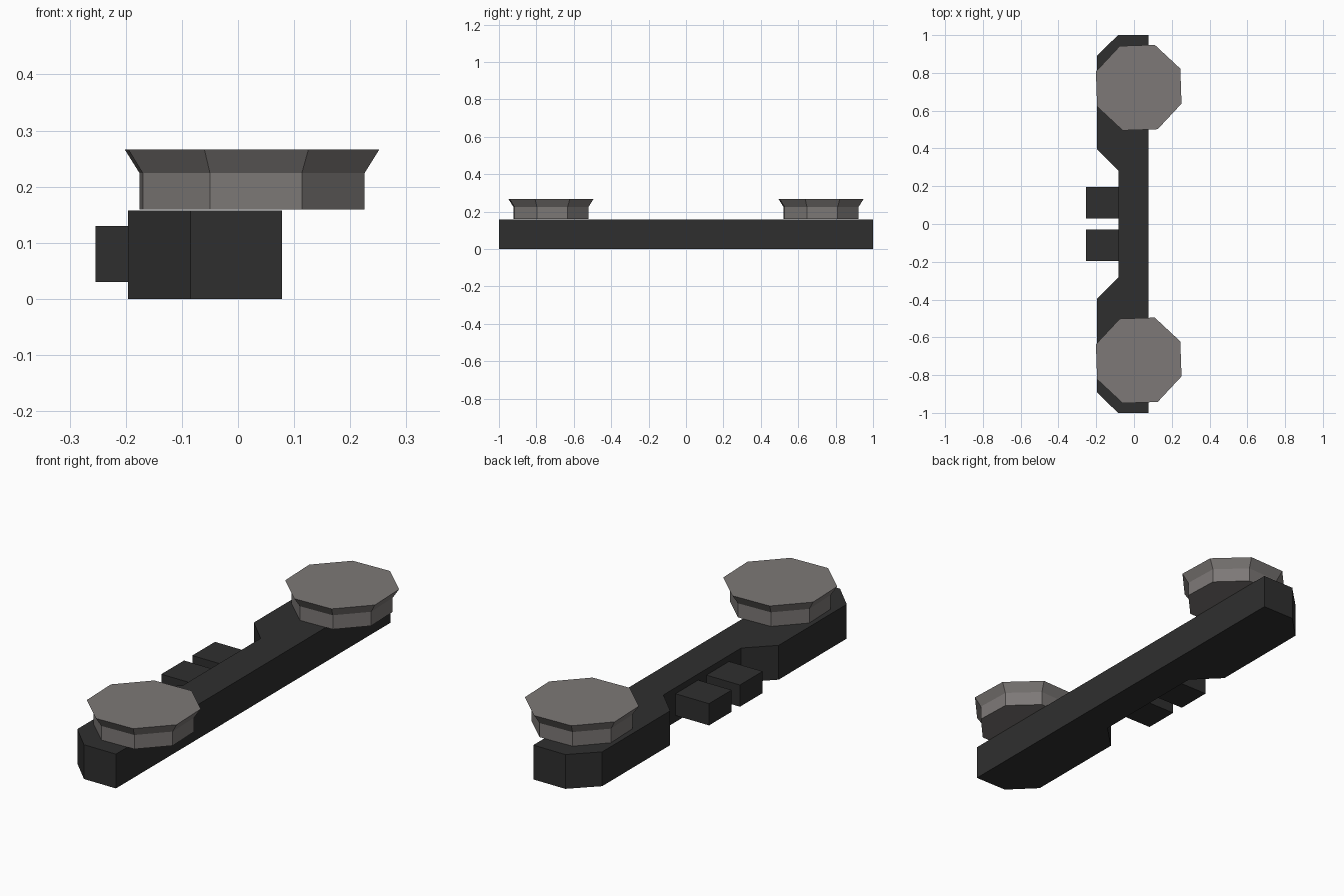
import bpy, bmesh, math

cube = bpy.data.objects.get("Cube")
if cube:
    bpy.data.objects.remove(cube, do_unlink=True)


def material(name, rgb):
    m = bpy.data.materials.new(name)
    m.use_nodes = True
    color = (*rgb, 1)
    m.diffuse_color = color
    m.node_tree.nodes["Principled BSDF"].inputs["Base Color"].default_value = color
    return m


def loft(name, rings, mat):
    """Closed solid through a stack of matching rings, flat shaded."""
    bm = bmesh.new()
    loops = [[bm.verts.new(p) for p in ring] for ring in rings]
    n = len(loops[0])
    for low, high in zip(loops, loops[1:]):
        for i in range(n):
            j = (i + 1) % n
            bm.faces.new((low[i], low[j], high[j], high[i]))
    bm.faces.new(loops[0][::-1])
    bm.faces.new(loops[-1])
    bmesh.ops.recalc_face_normals(bm, faces=bm.faces)
    mesh = bpy.data.meshes.new(name)
    bm.to_mesh(mesh)
    bm.free()
    mesh.materials.append(mat)
    obj = bpy.data.objects.new(name, mesh)
    bpy.context.collection.objects.link(obj)
    return obj


def octagon(cx, cy, z, radius):
    turn = math.radians(24.5)
    return [(cx + radius * math.cos(turn + i * math.tau / 8),
             cy + radius * math.sin(turn + i * math.tau / 8), z) for i in range(8)]


black = material("black_plastic", (0.028, 0.028, 0.028))
grey = material("warm_grey", (0.205, 0.19, 0.184))

# Bar with a wide chamfered block at each end
half = [(0.078, 1), (-0.085, 1), (-0.196, 0.89), (-0.196, 0.395), (-0.083, 0.283)]
outline = half + [(x, -y) for x, y in reversed(half)]
loft("bar", [[(x, y, z) for x, y in outline] for z in (0, 0.158)], black)

for side, label in ((-1, "front"), (1, "back")):
    # Flared eight-sided knob
    profile = [(0.159, 0.214), (0.224, 0.214), (0.266, 0.242)]
    loft(label + "_knob",
         [octagon(0.025, side * 0.722, z, r) for z, r in profile], grey)
    # Small side button
    corners = [(-0.254, 0.03), (-0.07, 0.03), (-0.07, 0.195), (-0.254, 0.195)]
    loft(label + "_button",
         [[(x, side * y, z) for x, y in corners] for z in (0.03, 0.13)], black)
